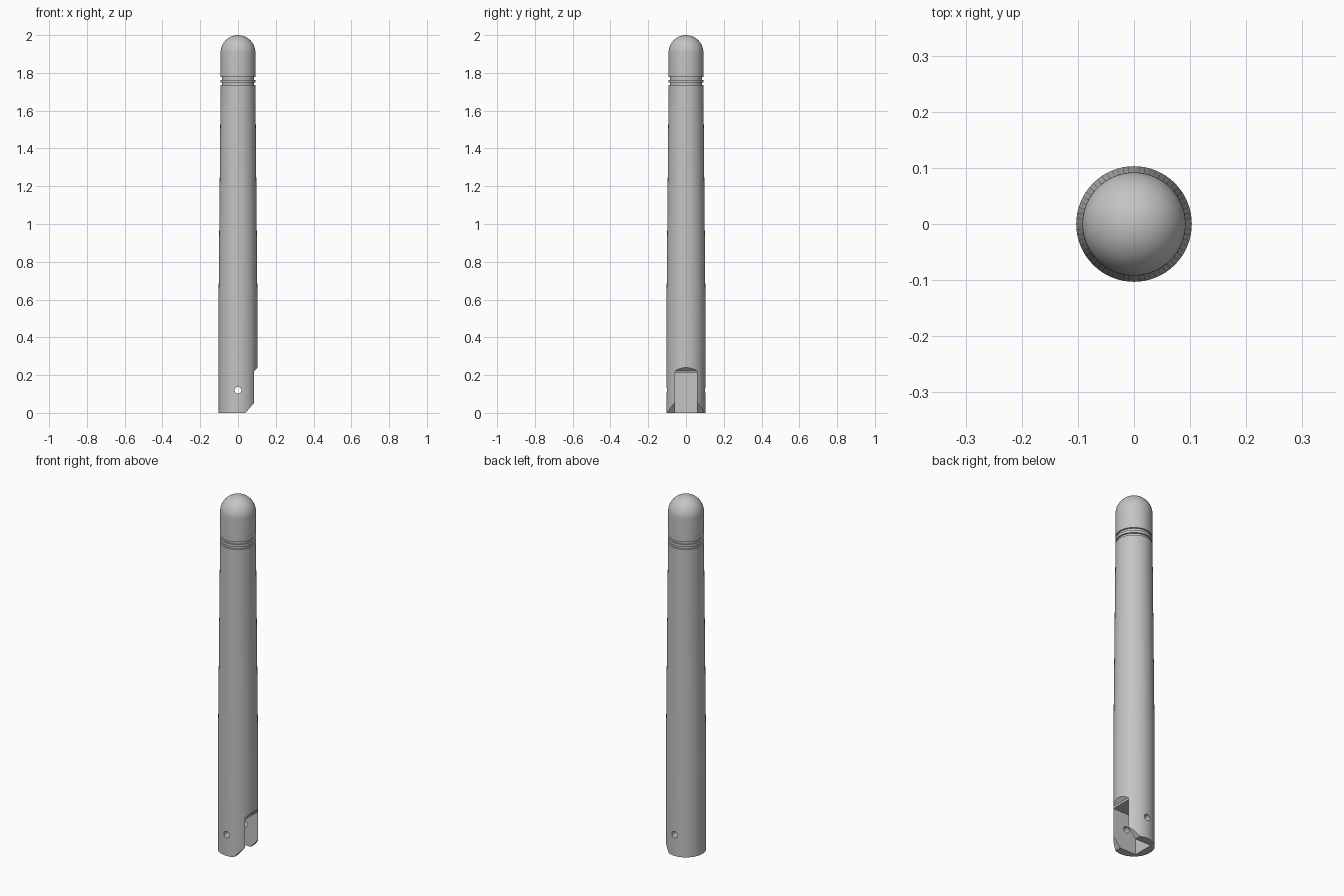
import bpy, bmesh, math

cube = bpy.data.objects.get("Cube")
if cube:
    bpy.data.objects.remove(cube, do_unlink=True)

grey = bpy.data.materials.new("plain grey")
grey.use_nodes = True
grey.diffuse_color = (0.55, 0.55, 0.55, 1)
grey.node_tree.nodes["Principled BSDF"].inputs["Base Color"].default_value = grey.diffuse_color

R_BASE, R_TOP = 0.103, 0.092


def finish(name, bm):
    bmesh.ops.remove_doubles(bm, verts=bm.verts, dist=1e-5)
    bmesh.ops.recalc_face_normals(bm, faces=bm.faces)
    mesh = bpy.data.meshes.new(name)
    bm.to_mesh(mesh)
    bm.free()
    mesh.materials.append(grey)
    obj = bpy.data.objects.new(name, mesh)
    bpy.context.collection.objects.link(obj)
    return obj


def lathe(name, profile, steps=64):
    """Spin a radius/height outline, starting and ending on the axis."""
    bm = bmesh.new()
    verts = [bm.verts.new((r, 0, z)) for r, z in profile]
    edges = [bm.edges.new(pair) for pair in zip(verts, verts[1:])]
    bmesh.ops.spin(bm, geom=verts + edges, cent=(0, 0, 0), axis=(0, 0, 1),
                   angle=math.tau, steps=steps, use_merge=True)
    return finish(name, bm)


def prism(name, outline, half_width):
    """Extrude an x/z outline along y."""
    bm = bmesh.new()
    face = bm.faces.new([bm.verts.new((x, -half_width, z)) for x, z in outline])
    out = bmesh.ops.extrude_face_region(bm, geom=[face])
    moved = [v for v in out["geom"] if isinstance(v, bmesh.types.BMVert)]
    bmesh.ops.translate(bm, verts=moved, vec=(0, 2 * half_width, 0))
    return finish(name, bm)


def cut(obj, cutter):
    mod = obj.modifiers.new(cutter.name, "BOOLEAN")
    mod.operation, mod.solver, mod.object = "DIFFERENCE", "EXACT", cutter
    bpy.context.view_layer.objects.active = obj
    bpy.ops.object.modifier_apply(modifier=mod.name)
    bpy.data.objects.remove(cutter, do_unlink=True)


# Tapered tube with a straight base
body = lathe("tapered_body", [(0, 0), (R_BASE, 0), (R_BASE, 0.57),
                              (R_TOP, 1.735), (0, 1.735)])

# Hinge slot with a bevelled lip, open towards +x
cut(body, prism("slot_cutter", [(-0.06, -0.1), (0.2, -0.1), (0.2, 0.337),
                                (0.085, 0.222), (0.085, 0.21), (-0.06, 0.21)], 0.058))

# Chamfer on the prong ends
cut(body, prism("chamfer_cutter", [(-0.007, -0.055), (0.2, -0.055),
                                   (0.2, 0.187)], 0.2))

# Hinge pin hole through both prongs
hole = [(0.018 * math.cos(a), 0.12 + 0.018 * math.sin(a))
        for a in (math.tau * i / 24 for i in range(24))]
cut(body, prism("pin_hole_cutter", hole, 0.2))

# Narrow neck and ring that form the two grooves
neck = lathe("neck", [(0, 1.72), (0.084, 1.72), (0.084, 1.79), (0, 1.79)])
ring = lathe("groove_ring", [(0, 1.748), (R_TOP, 1.748), (R_TOP, 1.763), (0, 1.763)])

# Rounded cap
dome = [(R_TOP * math.cos(a), 2 - R_TOP + R_TOP * math.sin(a))
        for a in (math.pi / 2 * i / 16 for i in range(16))]
cap = lathe("rounded_cap", [(0, 1.777), (R_TOP, 1.777)] + dome + [(0, 2)])

# Smooth the curved sides, keep the edges sharp
bpy.ops.object.select_all(action="DESELECT")
for obj in (body, neck, ring, cap):
    obj.select_set(True)
bpy.context.view_layer.objects.active = body
bpy.ops.object.shade_smooth_by_angle(angle=math.radians(30))
